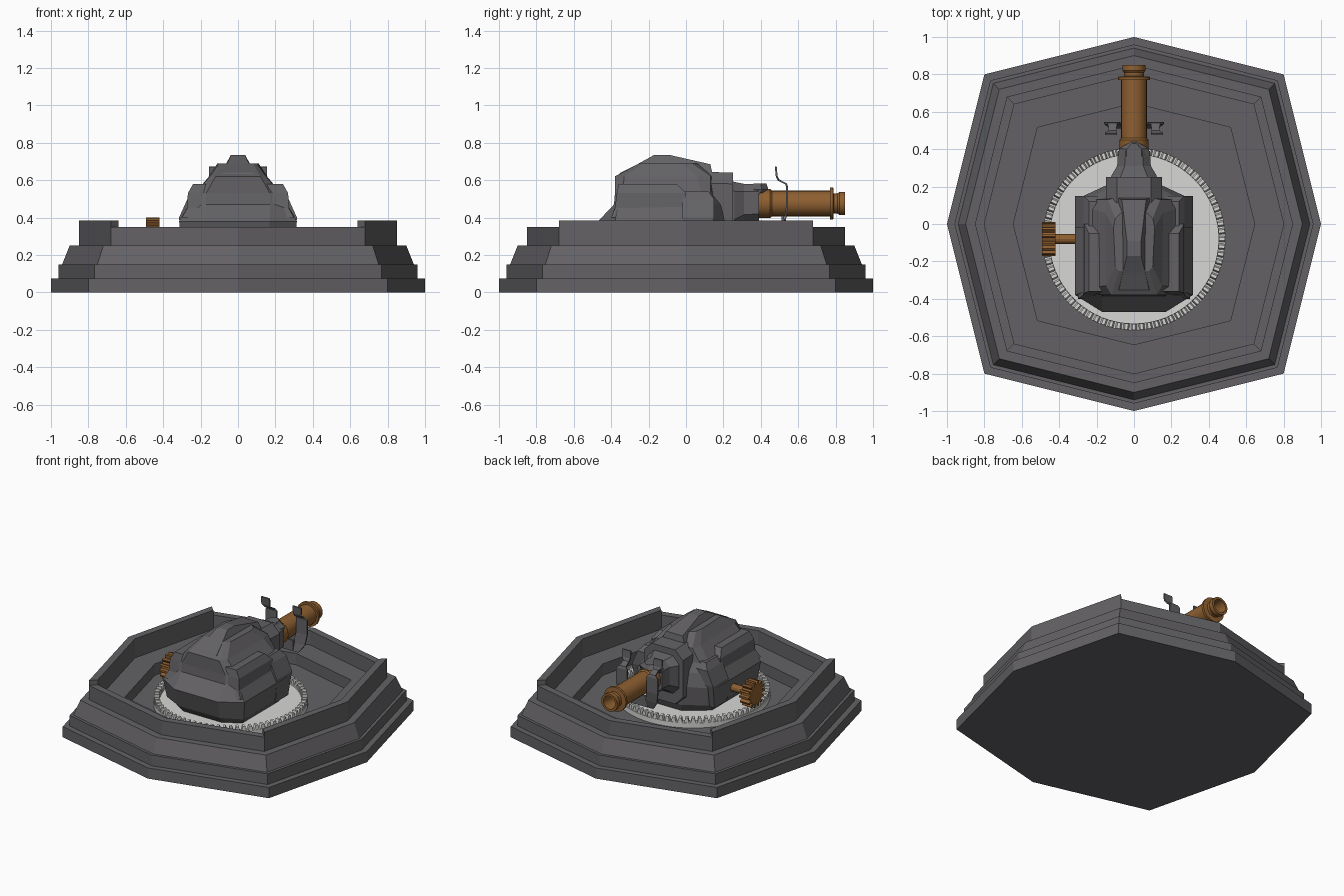
import bpy, bmesh, math
from math import sin, cos, pi

if "Cube" in bpy.data.objects:
    bpy.data.objects.remove(bpy.data.objects["Cube"])

def material(name, rgb):
    m = bpy.data.materials.new(name)
    m.diffuse_color = (*rgb, 1)
    m.use_nodes = True
    m.node_tree.nodes["Principled BSDF"].inputs["Base Color"].default_value = m.diffuse_color
    return m

GREY = material("dark_grey", (0.125, 0.12, 0.128))
BRONZE = material("bronze", (0.27, 0.115, 0.03))
LIGHT = material("light_grey", (0.68, 0.68, 0.67))

def finish(name, bm, mat):
    bmesh.ops.recalc_face_normals(bm, faces=bm.faces[:])
    me = bpy.data.meshes.new(name)
    bm.to_mesh(me)
    bm.free()
    me.materials.append(mat)
    ob = bpy.data.objects.new(name, me)
    bpy.context.collection.objects.link(ob)
    return ob

def add_loft(bm, sections):
    rings = [[bm.verts.new(p) for p in s] for s in sections]
    n = len(rings[0])
    for a, b in zip(rings, rings[1:]):
        for i in range(n):
            bm.faces.new((a[i], a[(i + 1) % n], b[(i + 1) % n], b[i]))
    bm.faces.new(rings[0])
    bm.faces.new(rings[-1])

def loft(name, sections, mat):
    bm = bmesh.new()
    add_loft(bm, sections)
    return finish(name, bm, mat)

def mirror_x(ob):
    m = ob.modifiers.new("mirror", 'MIRROR')
    m.use_mirror_merge = False

def plan(z, half):
    """Mirrored outline at height z from (x, y) points of the right half."""
    return [(x, y, z) for x, y in half] + [(-x, y, z) for x, y in reversed(half)]

def rect(z, x0, x1, y0, y1):
    return [(x0, y0, z), (x1, y0, z), (x1, y1, z), (x0, y1, z)]

def oct_y(y, w, z0, z1, c):
    """Chamfered box section across the gun axis."""
    h = [(w - c, z0), (w, z0 + c), (w, z1 - c), (w - c, z1)]
    return [(x, y, z) for x, z in h] + [(-x, y, z) for x, z in reversed(h)]

def ring(r, c, u, n, axis):
    out = []
    for i in range(n):
        a = 2 * pi * i / n
        p, q = r * cos(a), r * sin(a)
        out.append({'x': (u, c[1] + p, c[2] + q), 'y': (c[0] + p, u, c[2] + q),
                    'z': (c[0] + p, c[1] + q, u)}[axis])
    return out

# Stepped octagonal base with a sunken pit
OCT = [(1, 0), (.8, .8), (0, 1), (-.8, .8), (-1, 0), (-.8, -.8), (0, -1), (.8, -.8)]
profile = [(1, 0), (1, .075), (.96, .075), (.96, .15), (.94, .15), (.9, .25), (.85, .25),
           (.85, .35), (.8, .35), (.8, .25), (.645, .25), (.645, .17)]
loft("base", [[(x * s, y * s, z) for x, y in OCT] for s, z in profile], GREY)

# Raised parapets along the two sides
side = [(.8, -.8), (1, 0), (.8, .8)]
bm = bmesh.new()
for sx in (1, -1):
    outline = [(sx * x * .85, y * .85) for x, y in side] + [(sx * x * .8, y * .8) for x, y in reversed(side)]
    add_loft(bm, [[(x, y, z) for x, y in outline] for z in (.345, .384)])
finish("side_parapets", bm, GREY)

# Turntable disc and crown gear teeth
C = (0, -.08, .31)
loft("turntable", [ring(r, C, z, 64, 'z') for r, z in
     [(.49, .168), (.49, .205), (.452, .205), (.452, .195)]], LIGHT)
bm = bmesh.new()
N = 72
for i in range(N):
    a = 2 * pi * i / N
    secs = []
    for z, half in ((.2, .017), (.237, .008)):
        secs.append([(r * cos(a + s * half / .47), C[1] + r * sin(a + s * half / .47), z)
                     for r, s in ((.454, -1), (.487, -1), (.487, 1), (.454, 1))])
    add_loft(bm, secs)
finish("ring_gear_teeth", bm, LIGHT)

# Drive pinion and its shaft
gear = []
T = 14
for i in range(T):
    for f, r in ((-.3, .068), (-.16, .091), (.16, .091), (.3, .068)):
        a = 2 * pi * (i + f) / T
        gear.append((r * cos(a), r * sin(a)))
loft("pinion", [[(x, C[1] + p, C[2] + q) for p, q in gear] for x in (-.492, -.42)], BRONZE)
loft("pinion_shaft", [ring(.026, C, x, 12, 'x') for x in (-.43, -.25)], BRONZE)

# Turret hull: flared skirt, waist and shoulders
loft("turret_hull", [
    plan(.2, [(.15, -.39), (.26, -.32), (.26, .08), (.23, .11), (.1, .2)]),
    plan(.25, [(.16, -.43), (.3, -.36), (.3, .09), (.26, .13), (.12, .22)]),
    plan(.38, [(.17, -.47), (.315, -.38), (.315, .1), (.27, .15), (.12, .22)]),
    plan(.47, [(.17, -.385), (.26, -.36), (.265, .09), (.25, .13), (.12, .2)]),
    plan(.53, [(.17, -.38), (.23, -.34), (.23, .08), (.2, .13), (.12, .15)]),
    plan(.62, [(.12, -.38), (.15, -.33), (.155, .06), (.14, .13), (.1, .14)]),
    plan(.69, [(.08, -.25), (.1, -.23), (.11, -.02), (.1, .03), (.07, .06)])], GREY)

# Spine along the roof
loft("roof_spine", [
    plan(.6, [(.1, -.38), (.1, .14)]),
    plan(.64, [(.08, -.35), (.085, .14)]),
    plan(.685, [(.06, -.26), (.065, .13)]),
    plan(.735, [(.038, -.17), (.038, -.09)])], GREY)

# Side pods and lower front cheeks
mirror_x(loft("side_pod", [
    rect(.4, .14, .30, -.40, .0), rect(.45, .14, .272, -.38, .0),
    rect(.53, .14, .268, -.37, .0), rect(.58, .14, .24, -.36, -.05)], GREY))
mirror_x(loft("front_cheek", [
    rect(.24, .14, .305, -.02, .12), rect(.4, .14, .315, -.02, .15),
    rect(.5, .14, .27, -.02, .15), rect(.54, .14, .24, -.02, .12)], GREY))

# Mantlet, neck and hood around the gun
loft("mantlet", [oct_y(.08, .15, .22, .645, .06), oct_y(.25, .15, .26, .64, .06)], GREY)
loft("gun_neck", [oct_y(.24, .125, .32, .6, .05), oct_y(.26, .12, .34, .59, .05),
                  oct_y(.31, .09, .375, .58, .04), oct_y(.39, .085, .38, .58, .04)], GREY)
loft("gun_hood", [plan(.53, [(.08, .36), (.08, .395), (.015, .425)]),
                  plan(.55, [(.08, .36), (.08, .405), (.015, .44)]),
                  plan(.582, [(.04, .36), (.04, .40), (.012, .43)])], GREY)

# Hollow barrel with collar and muzzle lip
B = (0, 0, .475)
barrel = loft("barrel", [ring(r, B, y, 20, 'y') for y, r in
    [(.34, .077), (.45, .077), (.46, .069), (.77, .069), (.77, .085), (.787, .085), (.79, .054),
     (.81, .054), (.82, .062), (.85, .062), (.85, .046), (.7, .04)]], BRONZE)

# Bent shield plates either side of the barrel: (y, z, inner x, outer x)
strip = [(.515, .335, .06, .11), (.53, .39, .06, .15), (.54, .46, .075, .16), (.54, .565, .075, .16),
         (.535, .58, .09, .14), (.495, .6, .095, .135), (.485, .62, .09, .155), (.48, .672, .09, .155)]
bm = bmesh.new()
rows = [[bm.verts.new((x, y, z)) for x in (a, b)] for y, z, a, b in strip]
for p, q in zip(rows, rows[1:]):
    bm.faces.new((p[0], p[1], q[1], q[0]))
plate = finish("gun_shield_plate", bm, GREY)
solid = plate.modifiers.new("thickness", 'SOLIDIFY')
solid.thickness = .01
solid.offset = 0
mirror_x(plate)
loft("shield_bridge", [rect(z, -.07, .07, .51, .525) for z in (.335, .41)], GREY)

# Smooth only the barrel
bpy.ops.object.select_all(action='DESELECT')
barrel.select_set(True)
bpy.context.view_layer.objects.active = barrel
bpy.ops.object.shade_smooth_by_angle(angle=math.radians(30))
